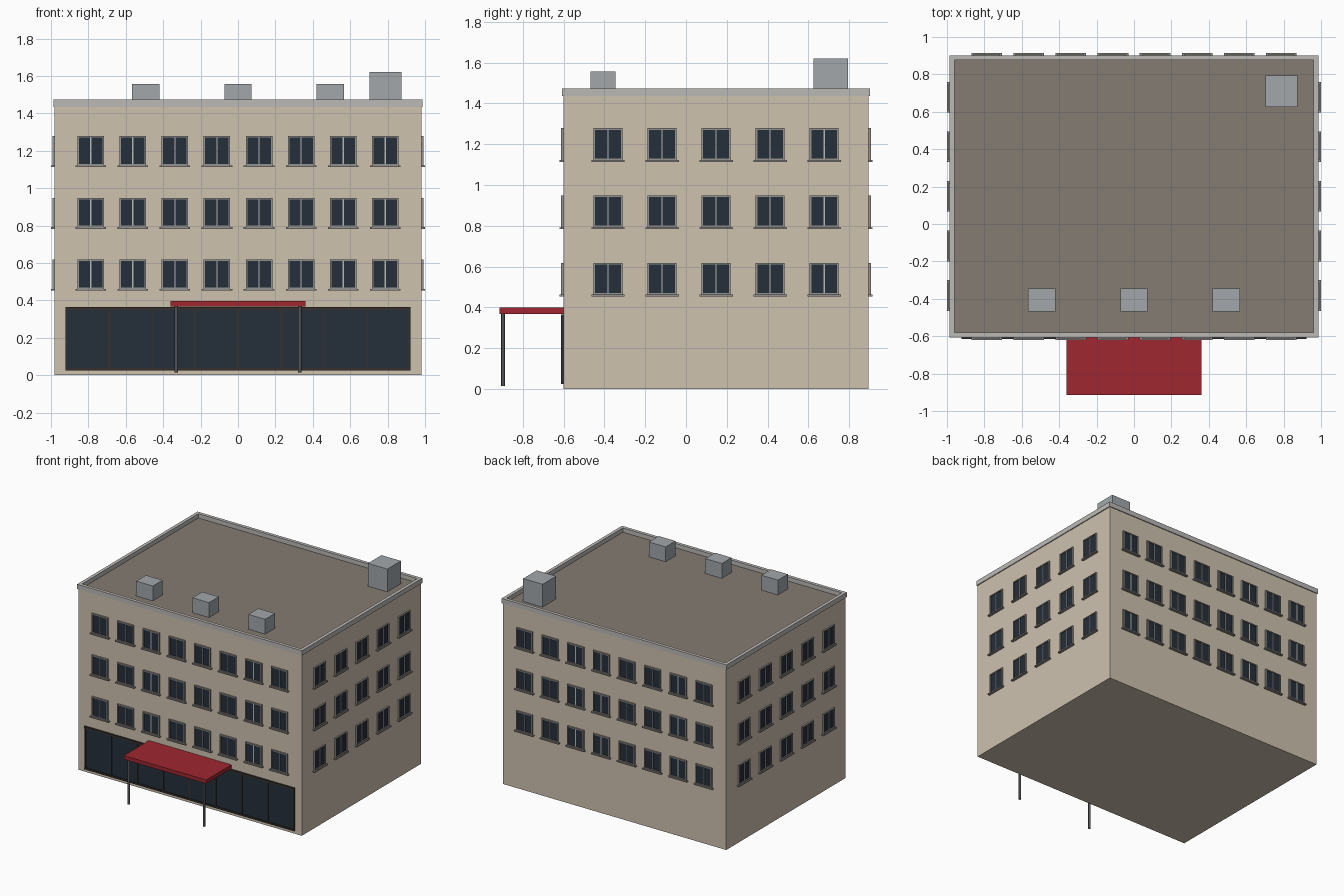
import bpy, bmesh, math
from mathutils import Matrix, Vector

if "Cube" in bpy.data.objects:
    bpy.data.objects.remove(bpy.data.objects["Cube"])


def material(name, rgb):
    m = bpy.data.materials.new(name)
    m.diffuse_color = (*rgb, 1)
    m.use_nodes = True
    m.node_tree.nodes["Principled BSDF"].inputs["Base Color"].default_value = m.diffuse_color
    return m


WALL = material("plaster", (0.62, 0.54, 0.43))
ROOF = material("roofing", (0.23, 0.20, 0.17))
TRIM = material("stone_trim", (0.50, 0.49, 0.47))
FRAME = material("window_frame", (0.30, 0.29, 0.27))
GLASS = material("glass", (0.018, 0.028, 0.042))
DARK = material("shop_frame", (0.035, 0.03, 0.025))
RED = material("canopy_red", (0.35, 0.02, 0.03))
METAL = material("post_metal", (0.09, 0.09, 0.10))
UNIT = material("vent_metal", (0.36, 0.39, 0.41))

X, Y0, Y1, TOP = 0.98, -0.60, 0.895, 1.435
YC = (Y0 + Y1) / 2


def boxes(name, spans, mat, places=(Matrix(),)):
    """One object of boxes ((x0,x1),(y0,y1),(z0,z1)), repeated at each placement."""
    bm = bmesh.new()
    for p in places:
        for span in spans:
            c = Vector([(a + b) / 2 for a, b in span])
            s = [b - a for a, b in span]
            bmesh.ops.create_cube(bm, size=1, matrix=p @ Matrix.Translation(c) @ Matrix.Diagonal((*s, 1)))
    me = bpy.data.meshes.new(name)
    bm.to_mesh(me)
    bm.free()
    me.materials.append(mat)
    ob = bpy.data.objects.new(name, me)
    bpy.context.collection.objects.link(ob)
    return ob


# Main block and roof deck
boxes("building_body", [((-X, X), (Y0, Y1), (0, TOP))], WALL)
boxes("roof_deck", [((-X + .01, X - .01), (Y0 + .01, Y1 - .01), (TOP - .01, TOP + .004))], ROOF)

# Parapet ring
o, t = 0.007, 0.026
zp = (TOP, 1.473)
boxes("parapet", [
    ((-X - o, X + o), (Y0 - o, Y0 - o + t), zp),
    ((-X - o, X + o), (Y1 + o - t, Y1 + o), zp),
    ((-X - o, -X - o + t), (Y0 - o + t, Y1 + o - t), zp),
    ((X + o - t, X + o), (Y0 - o + t, Y1 + o - t), zp)], TRIM)

# Window placements: local -y points out of the wall
places = []
for z in (0.54, 0.87, 1.20):
    for i in range(8):
        x = (i - 3.5) * 0.225
        places.append(Matrix.Translation((x, Y0, z)))
        places.append(Matrix.Translation((x, Y1, z)) @ Matrix.Rotation(math.pi, 4, 'Z'))
    for i in range(5):
        y = YC + (i - 2) * 0.265
        places.append(Matrix.Translation((X, y, z)) @ Matrix.Rotation(math.pi / 2, 4, 'Z'))
        places.append(Matrix.Translation((-X, y, z)) @ Matrix.Rotation(-math.pi / 2, 4, 'Z'))

w, h, b = 0.071, 0.078, 0.008
d = (-0.012, 0.004)
boxes("window_glass", [((-w + b, w - b), (-0.005, 0.004), (-h + b, h - b))], GLASS, places)
boxes("window_frames", [
    ((-w, -w + b), d, (-h, h)), ((w - b, w), d, (-h, h)),
    ((-w + b, w - b), d, (h - b, h)), ((-w + b, w - b), d, (-h, -h + b))], FRAME, places)
boxes("window_mullions", [((-.003, .003), (-0.009, 0.004), (-h + b, h - b))], TRIM, places)
boxes("window_sills", [((-.082, .082), (-0.02, 0.004), (-h - .009, -h))], FRAME, places)

# Shopfront: glazing, rails and mullions
s = 0.922
boxes("shop_glass", [((-s, s), (Y0 - .006, Y0 + .004), (.03, .36))], GLASS)
boxes("shop_rails", [((-s, s), (Y0 - .014, Y0 + .004), z) for z in ((.025, .038), (.350, .365))], DARK)
boxes("shop_mullions", [((x - .005, x + .005), (Y0 - .012, Y0 + .004), (.038, .350))
                        for x in [(i - 4) * 0.229 for i in range(9)]], DARK)

# Entrance canopy on two round posts
boxes("canopy", [((-.362, .362), (-.915, Y0), (.368, .398))], RED)
for side, x in (("left", -.33), ("right", .33)):
    bpy.ops.mesh.primitive_cylinder_add(vertices=12, radius=.009, depth=.355, location=(x, -.897, .1925))
    post = bpy.context.object
    post.name = "canopy_post_" + side
    post.data.materials.append(METAL)
    bpy.ops.object.shade_smooth_by_angle()

# Rooftop units and stair housing
boxes("roof_vents", [((x - .073, x + .073), (-.468, -.345), (TOP, 1.557)) for x in (-.493, 0, .493)], UNIT)
boxes("roof_housing", [((.703, .873), (.625, .795), (TOP, 1.62))], UNIT)
